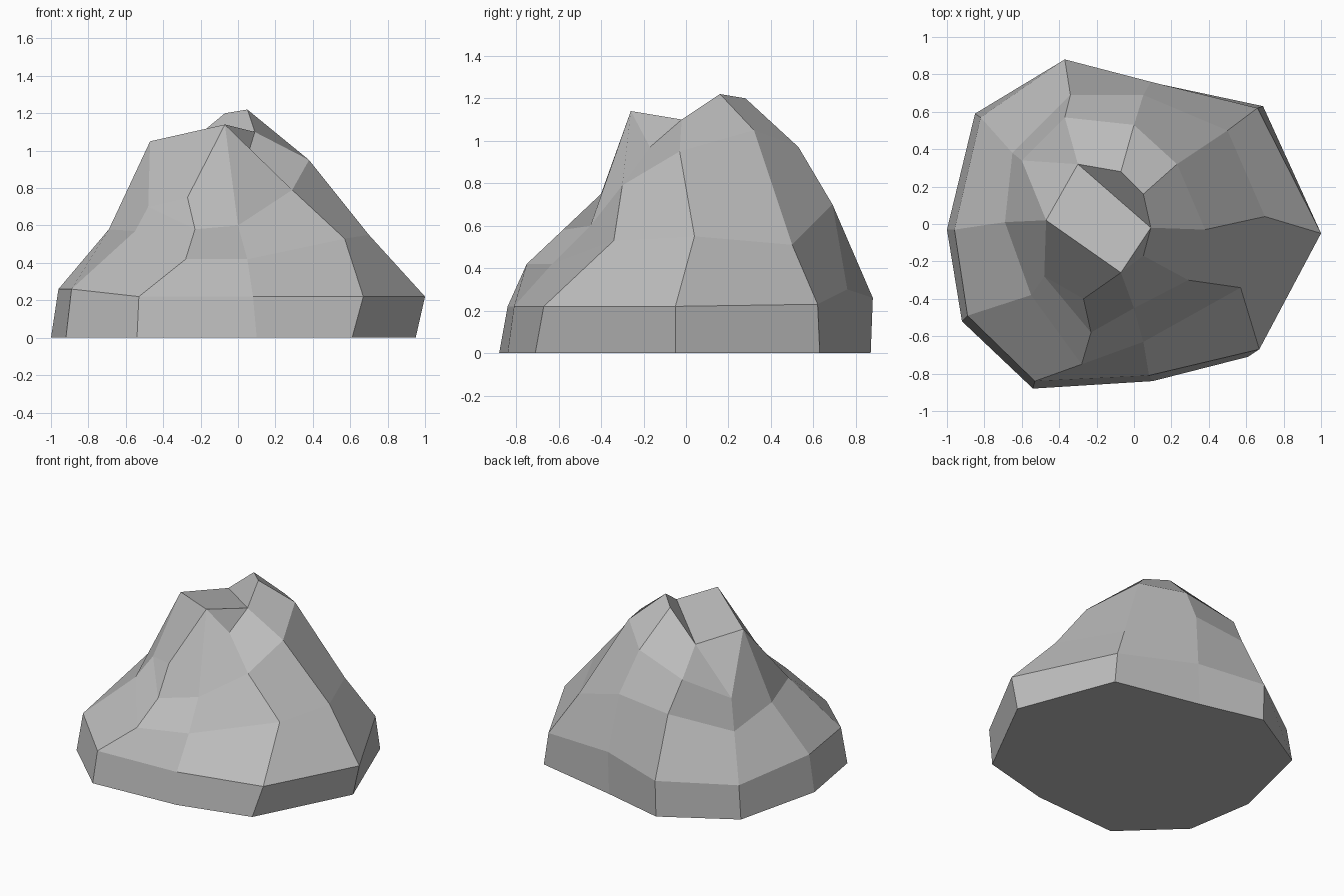
import bpy
import bmesh

# Remove the default object only
default_cube = bpy.data.objects.get("Cube")
if default_cube:
    bpy.data.objects.remove(default_cube, do_unlink=True)


def make_material(name, grey):
    """Plain matte grey for both the viewport and renders."""
    material = bpy.data.materials.new(name)
    material.use_nodes = True
    colour = (grey, grey, grey, 1.0)
    material.diffuse_color = colour
    shader = material.node_tree.nodes["Principled BSDF"]
    shader.inputs["Base Color"].default_value = colour
    shader.inputs["Roughness"].default_value = 1.0
    return material


# Ridge profiles running up the rock: ground, ledge, shoulder, upper slope
ridges = {
    "left": [(.95, -.05, 0), (1, -.05, .22), (.7, .04, .55), (.38, -.03, .95)],
    "front_left": [(.61, -.71, 0), (.67, -.67, .22), (.57, -.34, .53), (.29, -.3, .79)],
    "front": [(.1, -.84, 0), (.08, -.81, .22), (.05, -.63, .42), (0, -.45, .6)],
    "front_mid": [(-.54, -.88, 0), (-.53, -.84, .22), (-.28, -.75, .42), (-.23, -.58, .58)],
    "front_right": [(-.92, -.52, 0), (-.89, -.49, .26), (-.55, -.38, .57), (-.48, -.28, .7)],
    "right": [(-1, -.03, 0), (-.96, -.03, .26), (-.69, .01, .58), (-.47, .02, 1.05)],
    "back_right": [(-.85, .59, 0), (-.82, .57, .23), (-.65, .38, .5), (-.6, .34, .71)],
    "back_mid": [(-.37, .87, 0), (-.37, .88, .26), (-.34, .69, .66), (-.37, .57, .87)],
    "back": [(.08, .76, 0), (.09, .76, .3), (.05, .69, .7), (0, .53, .97)],
    "back_left": [(.69, .63, 0), (.66, .62, .23), (.5, .5, .51), (.23, .32, 1.05)],
}

# Points of the broken summit
summit = {
    "spur": (-.27, -.4, .75),
    "notch": (.05, -.17, .97),
    "front_peak": (-.07, -.26, 1.14),
    "saddle": (.09, -.02, 1.1),
    "hollow": (-.3, .32, 1.01),
    "high_peak": (.05, .16, 1.22),
    "back_peak": (-.07, .28, 1.2),
}

# Facets joining the upper slope to the summit
summit_facets = [
    "left back_left high_peak saddle",
    "left saddle notch front_left",
    "front_left notch front_peak front",
    "saddle front_peak notch",
    "front front_peak spur front_mid",
    "front_mid spur front_right",
    "spur front_peak right front_right",
    "right hollow back_right",
    "back_right hollow back_mid",
    "back_mid hollow back_peak back",
    "back back_peak high_peak back_left",
    "front_peak saddle hollow right",
    "hollow saddle high_peak back_peak",
]

bm = bmesh.new()
columns = [[bm.verts.new(point) for point in profile] for profile in ridges.values()]

# Flat underside
bm.faces.new([column[0] for column in columns])

# Side facets between neighbouring ridges
for index, column in enumerate(columns):
    previous = columns[index - 1]
    for lower in range(len(column) - 1):
        upper = lower + 1
        bm.faces.new((previous[lower], column[lower], column[upper], previous[upper]))

# Summit facets
corners = {name: column[-1] for name, column in zip(ridges, columns)}
corners.update({name: bm.verts.new(point) for name, point in summit.items()})
for facet in summit_facets:
    bm.faces.new([corners[name] for name in facet.split()])

bmesh.ops.recalc_face_normals(bm, faces=bm.faces)

# Flat-shaded boulder
mesh = bpy.data.meshes.new("boulder")
bm.to_mesh(mesh)
bm.free()
mesh.materials.append(make_material("stone_grey", .5))
boulder = bpy.data.objects.new("boulder", mesh)
bpy.context.collection.objects.link(boulder)
